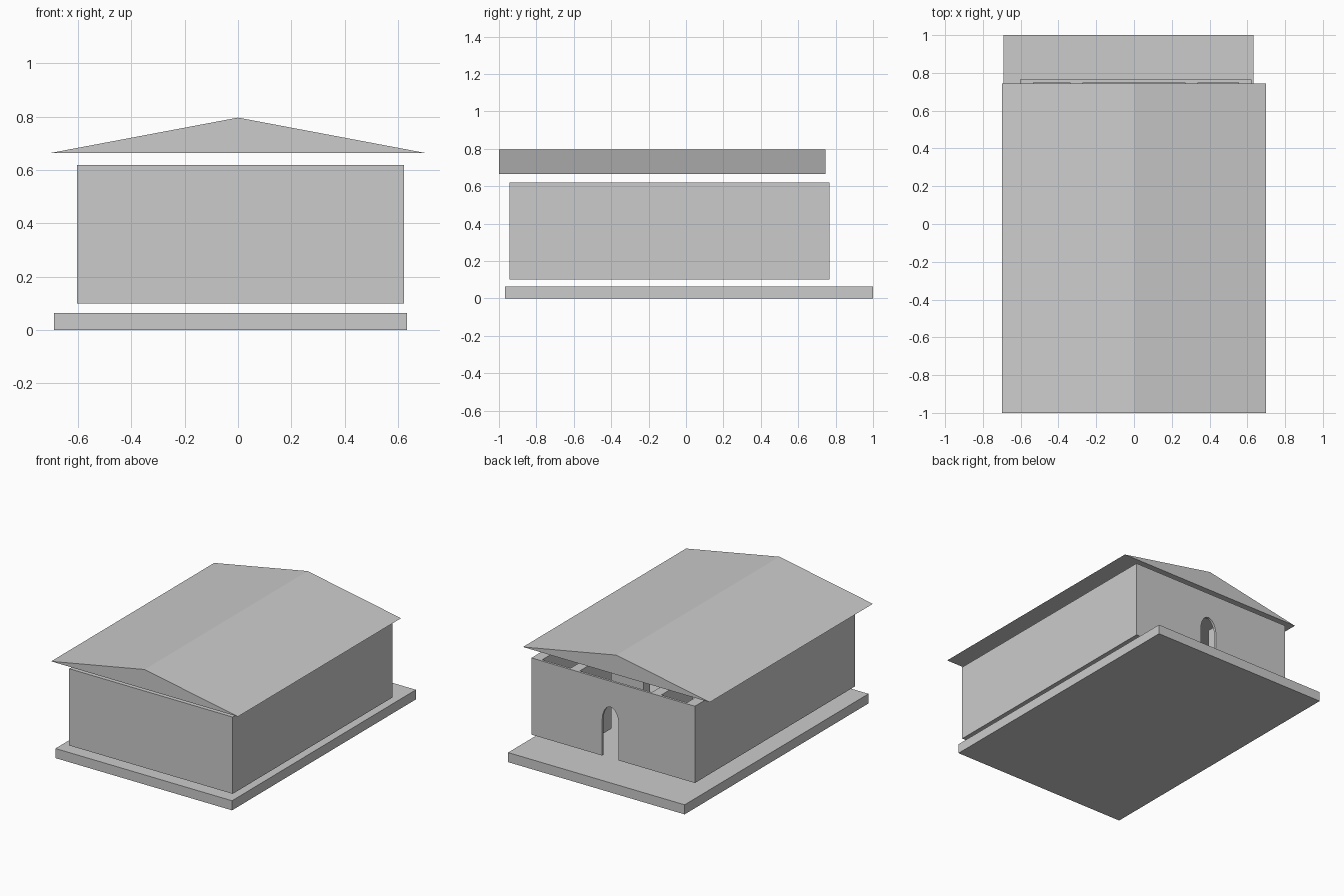
import bpy, bmesh, math

if "Cube" in bpy.data.objects:
    bpy.data.objects.remove(bpy.data.objects["Cube"])

def add(name, bm):
    bmesh.ops.recalc_face_normals(bm, faces=bm.faces)
    me = bpy.data.meshes.new(name)
    bm.to_mesh(me)
    bm.free()
    ob = bpy.data.objects.new(name, me)
    bpy.context.collection.objects.link(ob)
    return ob

def prism(name, profile, y0, y1):
    """Extrude an x/z outline along y."""
    bm = bmesh.new()
    face = bm.faces.new([bm.verts.new((x, y0, z)) for x, z in profile])
    ext = bmesh.ops.extrude_face_region(bm, geom=[face])
    verts = [g for g in ext["geom"] if isinstance(g, bmesh.types.BMVert)]
    bmesh.ops.translate(bm, verts=verts, vec=(0, y1 - y0, 0))
    return add(name, bm)

def box(name, x0, x1, y0, y1, z0, z1):
    return prism(name, [(x0, z0), (x1, z0), (x1, z1), (x0, z1)], y0, y1)

# Base slab and gabled roof, each separated by a small gap
box("base_slab", -0.69, 0.633, -0.968, 1.0, 0.0, 0.065)
prism("gable_roof", [(-0.7, 0.665), (0.7, 0.665), (0, 0.797)], -1.0, 0.745)

# Outer walls
Z0, Z1 = 0.10, 0.62
X0, X1, Y0, Y1 = -0.603, 0.622, -0.945, 0.766
T, BACK = 0.07, 0.016
yi = Y1 - BACK
box("left_wall", X0, X0 + T, Y0, yi, Z0, Z1)
box("right_wall", X1 - T, X1, Y0, yi, Z0, Z1)
box("front_wall", X0 + T, X1 - T, Y0, Y0 + T, Z0, Z1)

# Thin back wall with an arched doorway
cx, r, spring, rise = 0.03, 0.062, 0.34, 0.105
arch = [(cx - r * math.cos(math.pi * i / 16),
         spring + rise * math.sin(math.pi * i / 16)) for i in range(17)]
outline = [(X0, Z0), (cx - r, Z0)] + arch + [(cx + r, Z0), (X1, Z0), (X1, Z1), (X0, Z1)]
prism("back_wall_with_doorway", outline, yi, Y1)

# Inner partitions beside the entrance, with side rooms
for side, s, inner in (("right", 1, X1 - T), ("left", -1, X0 + T)):
    a, b = sorted((s * 0.27, s * 0.34))
    box(side + "_partition", a, b, 0.41, yi, Z0, Z1)
    a, b = sorted((s * 0.27, inner))
    box(side + "_cross_wall", a, b, 0.0, 0.07, Z0, Z1)
